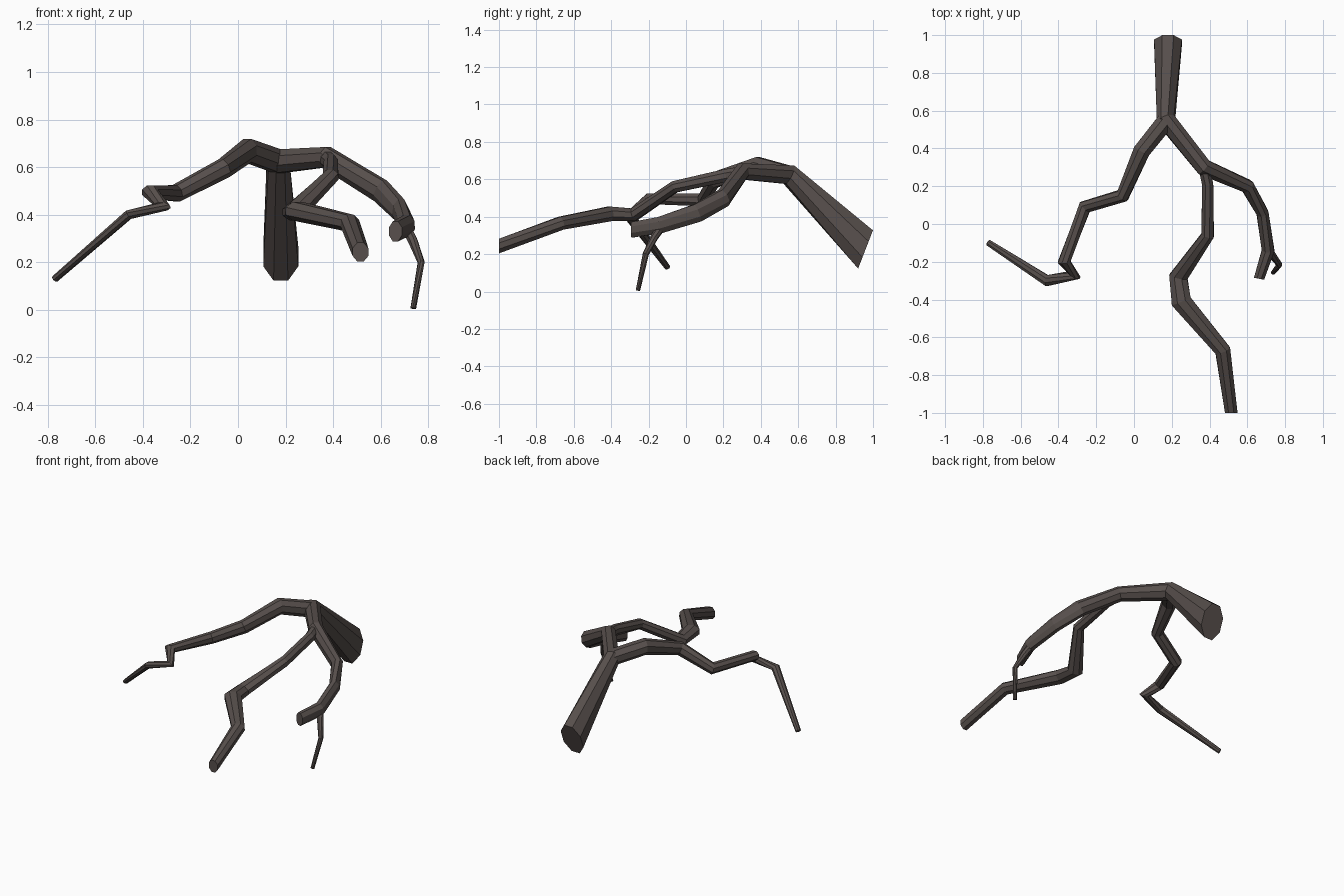
import bpy, bmesh, math
from mathutils import Vector

bark = bpy.data.materials.new("bark")
bark.diffuse_color = (0.095, 0.078, 0.072, 1)


def branch(name, points, start=None, end=None, sides=8):
    """Faceted tube; each point is x, y, z, sideways radius, upright radius."""
    bm = bmesh.new()
    pos = [Vector(p[:3]) for p in points]
    rings = []
    for i, p in enumerate(points):
        before = (pos[i] - pos[i - 1]).normalized() if i else Vector()
        after = (pos[i + 1] - pos[i]).normalized() if i < len(pos) - 1 else Vector()
        axis = (before + after).normalized()
        if i == 0 and start:
            axis = Vector(start).normalized()
        if i == len(pos) - 1 and end:
            axis = Vector(end).normalized()
        side = axis.cross(Vector((0, 0, 1))).normalized()
        up = side.cross(axis)
        ring = []
        for k in range(sides):
            a = 2 * math.pi * (k + 0.5) / sides
            ring.append(bm.verts.new(pos[i] + side * math.cos(a) * p[3] * 1.06
                                     + up * math.sin(a) * p[4] * 1.06))
        rings.append(ring)
    for a, b in zip(rings, rings[1:]):
        for k in range(sides):
            n = (k + 1) % sides
            bm.faces.new((a[k], a[n], b[n], b[k]))
    bm.faces.new(rings[0])
    bm.faces.new(rings[-1])
    bmesh.ops.recalc_face_normals(bm, faces=bm.faces)
    mesh = bpy.data.meshes.new(name)
    bm.to_mesh(mesh)
    bm.free()
    mesh.materials.append(bark)
    obj = bpy.data.objects.new(name, mesh)
    bpy.context.collection.objects.link(obj)
    return obj


# Thick root end running over the fork and along the outer limb
branch("main_limb", [
    (0.18, 0.96, 0.225, 0.075, 0.112),
    (0.17, 0.55, 0.625, 0.050, 0.055),
    (0.37, 0.30, 0.642, 0.045, 0.045),
    (0.60, 0.20, 0.500, 0.036, 0.050),
    (0.68, 0.06, 0.420, 0.032, 0.050),
    (0.71, -0.14, 0.355, 0.034, 0.045),
    (0.662, -0.29, 0.330, 0.028, 0.043),
], start=(0, -0.93, 0.36), end=(-0.2, -1, 0))

# Crooked left limb
branch("left_limb", [
    (0.18, 0.56, 0.620, 0.048, 0.050),
    (0.04, 0.385, 0.670, 0.046, 0.050),
    (-0.06, 0.15, 0.595, 0.036, 0.042),
    (-0.26, 0.09, 0.490, 0.036, 0.036),
    (-0.37, -0.20, 0.495, 0.034, 0.030),
    (-0.315, -0.27, 0.435, 0.034, 0.022),
    (-0.46, -0.30, 0.400, 0.030, 0.020),
    (-0.77, -0.10, 0.130, 0.017, 0.014),
])

# Middle limb reaching forward
branch("middle_limb", [
    (0.37, 0.30, 0.635, 0.030, 0.035),
    (0.39, 0.21, 0.620, 0.030, 0.035),
    (0.39, -0.06, 0.560, 0.034, 0.032),
    (0.235, -0.28, 0.410, 0.050, 0.036),
    (0.25, -0.41, 0.415, 0.055, 0.040),
    (0.47, -0.67, 0.365, 0.042, 0.036),
    (0.515, -1.0, 0.243, 0.034, 0.040),
], end=(0, -1, 0))

# Small hanging twig
branch("twig", [
    (0.70, -0.12, 0.360, 0.022, 0.022),
    (0.735, -0.17, 0.290, 0.020, 0.020),
    (0.77, -0.215, 0.200, 0.014, 0.016),
    (0.737, -0.257, 0.006, 0.012, 0.011),
])
